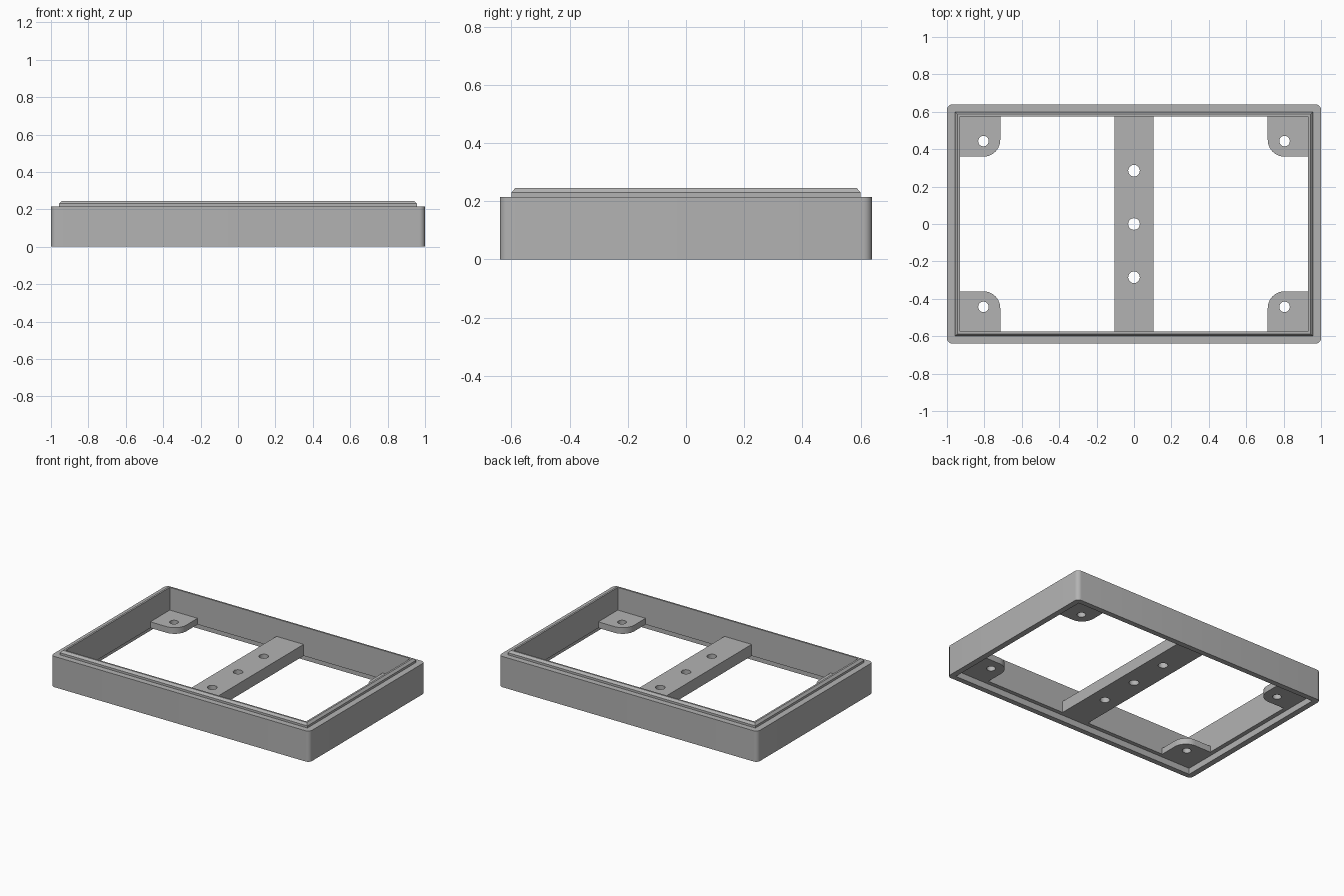
import bpy, bmesh
from math import cos, sin, pi, radians

if "Cube" in bpy.data.objects:
    bpy.data.objects.remove(bpy.data.objects["Cube"])

grey = bpy.data.materials.new("plain grey")
grey.use_nodes = True
COLOUR = (0.45, 0.45, 0.45, 1)
grey.diffuse_color = COLOUR
grey.node_tree.nodes["Principled BSDF"].inputs["Base Color"].default_value = COLOUR

FLOOR = 0.043            # underside of the tabs and bar
IN_X, IN_Y = 0.93, 0.575  # inner faces of the walls


def finish(obj):
    obj.data.materials.clear()
    obj.data.materials.append(grey)
    bpy.ops.object.select_all(action="DESELECT")
    obj.select_set(True)
    bpy.context.view_layer.objects.active = obj
    bpy.ops.object.shade_smooth_by_angle(angle=radians(30))


def ring(bm, hx, hy, z, r, steps=6):
    """Rounded rectangle of vertices; r = 0 gives square corners."""
    verts = []
    for quarter, (sx, sy) in enumerate(((1, 1), (-1, 1), (-1, -1), (1, -1))):
        for i in range(steps + 1):
            a = (quarter + i / steps) * pi / 2
            verts.append(bm.verts.new((sx * (hx - r) + r * cos(a),
                                       sy * (hy - r) + r * sin(a), z)))
    return verts


def frame():
    # Closed wall section: half sizes, height, corner radius
    section = [
        (1.0, 0.64, 0, 0.03), (1.0, 0.64, 0.215, 0.03),
        (0.957, 0.6, 0.215, 0), (0.957, 0.6, 0.23, 0),
        (0.943, 0.587, 0.245, 0), (IN_X, IN_Y, 0.245, 0),
        (IN_X, IN_Y, FLOOR, 0), (0.96, 0.603, FLOOR, 0),
        (0.96, 0.603, 0, 0),
    ]
    bm = bmesh.new()
    rings = [ring(bm, *s) for s in section]
    for a, b in zip(rings, rings[1:] + rings[:1]):
        for i in range(len(a)):
            j = (i + 1) % len(a)
            bm.faces.new((a[i], a[j], b[j], b[i]))
    bmesh.ops.remove_doubles(bm, verts=bm.verts, dist=1e-5)
    bmesh.ops.recalc_face_normals(bm, faces=bm.faces)
    mesh = bpy.data.meshes.new("frame")
    bm.to_mesh(mesh)
    bm.free()
    obj = bpy.data.objects.new("frame", mesh)
    bpy.context.collection.objects.link(obj)
    finish(obj)


def circle(x, y, r, n=32):
    return [(x + r * cos(2 * pi * i / n), y + r * sin(2 * pi * i / n)) for i in range(n)]


def plate(name, outline, holes, thickness):
    """Flat plate with round holes, standing on the FLOOR level."""
    curve = bpy.data.curves.new(name, "CURVE")
    curve.dimensions = "2D"
    curve.fill_mode = "BOTH"
    curve.extrude = thickness / 2
    for loop in [outline] + [circle(*h) for h in holes]:
        spline = curve.splines.new("POLY")
        spline.points.add(len(loop) - 1)
        for p, (x, y) in zip(spline.points, loop):
            p.co = (x, y, FLOOR + thickness / 2, 1)
        spline.use_cyclic_u = True
    temp = bpy.data.objects.new(name + " curve", curve)
    bpy.context.collection.objects.link(temp)
    bpy.context.view_layer.update()
    graph = bpy.context.evaluated_depsgraph_get()
    mesh = bpy.data.meshes.new_from_object(temp.evaluated_get(graph))
    bpy.data.objects.remove(temp)
    bm = bmesh.new()
    bm.from_mesh(mesh)
    bmesh.ops.remove_doubles(bm, verts=bm.verts, dist=1e-5)
    bmesh.ops.recalc_face_normals(bm, faces=bm.faces)
    bm.to_mesh(mesh)
    bm.free()
    obj = bpy.data.objects.new(name, mesh)
    bpy.context.collection.objects.link(obj)
    finish(obj)


frame()

# Cross bar with three holes
plate("cross_bar", [(-0.105, -IN_Y), (0.105, -IN_Y), (0.105, IN_Y), (-0.105, IN_Y)],
      [(0, y, 0.031) for y in (-0.285, 0, 0.285)], 0.08)

# Corner tabs, each with one rounded corner and a screw hole
R, TX, TY = 0.09, 0.715, 0.36
arc = [(TX + R - R * cos(i * pi / 20), TY + R - R * sin(i * pi / 20)) for i in range(11)]
tab = [(IN_X, IN_Y), (TX, IN_Y)] + arc + [(IN_X, TY)]
for sx, side in ((1, "left"), (-1, "right")):
    for sy, end in ((1, "back"), (-1, "front")):
        plate(f"{end}_{side}_tab", [(sx * x, sy * y) for x, y in tab],
              [(sx * 0.805, sy * 0.443, 0.028)], 0.043)
